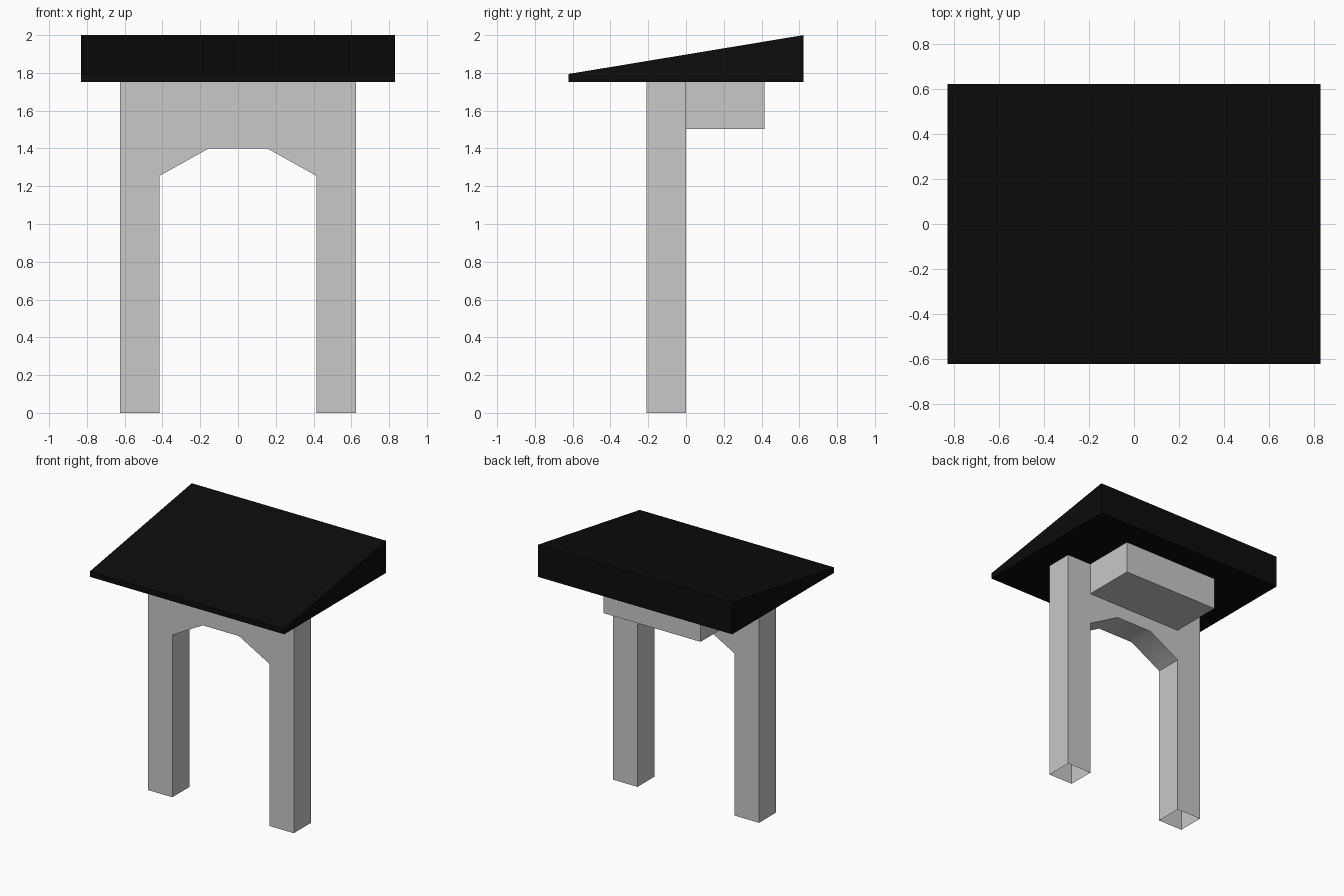
import bpy
import bmesh
import math
from mathutils import Vector

cube = bpy.data.objects.get("Cube")
if cube:
    bpy.data.objects.remove(cube, do_unlink=True)


def make_material(name, value):
    mat = bpy.data.materials.new(name)
    mat.use_nodes = True
    color = (value, value, value, 1)
    mat.diffuse_color = color
    mat.node_tree.nodes["Principled BSDF"].inputs["Base Color"].default_value = color
    return mat


def extrude_profile(name, points, direction, mat, open_bottom=False):
    """Sweep a closed outline along a direction into a solid."""
    bm = bmesh.new()
    face = bm.faces.new([bm.verts.new(p) for p in points])
    swept = bmesh.ops.extrude_face_region(bm, geom=[face], use_keep_orig=True)
    moved = [v for v in swept["geom"] if isinstance(v, bmesh.types.BMVert)]
    bmesh.ops.translate(bm, verts=moved, vec=Vector(direction))
    bmesh.ops.recalc_face_normals(bm, faces=bm.faces)
    if open_bottom:
        feet = [f for f in bm.faces if all(v.co.z < 0.001 for v in f.verts)]
        bmesh.ops.delete(bm, geom=feet, context="FACES_ONLY")
    mesh = bpy.data.meshes.new(name)
    bm.to_mesh(mesh)
    bm.free()
    mesh.materials.append(mat)
    obj = bpy.data.objects.new(name, mesh)
    bpy.context.collection.objects.link(obj)
    return obj


stone = make_material("light grey stone", 0.58)
slate = make_material("black roofing", 0.0035)

LEG_OUT, LEG_IN = 0.625, 0.415
EAVE = 1.752

# Arched frame: half outline mirrored across x, hollow at the feet
half = [(0.155, 1.4), (LEG_IN, 1.255), (LEG_IN, 0), (LEG_OUT, 0), (LEG_OUT, EAVE)]
outline = half + [(-x, z) for x, z in reversed(half)]
frame = extrude_profile("arched_frame", [(x, -0.21, z) for x, z in outline],
                        (0, 0.21, 0), stone, open_bottom=True)

# Box bracket behind the arch
bracket = [(-LEG_IN, 0, 1.503), (-LEG_IN, LEG_IN, 1.503),
           (-LEG_IN, LEG_IN, EAVE), (-LEG_IN, 0, EAVE)]
extrude_profile("rear_bracket", bracket, (2 * LEG_IN, 0, 0), stone)

# Wedge roof rising to the back
ROOF_X, ROOF_Y = 0.832, 0.623
wedge = [(-ROOF_X, -ROOF_Y, EAVE), (-ROOF_X, ROOF_Y, EAVE),
         (-ROOF_X, ROOF_Y, 2), (-ROOF_X, -ROOF_Y, 1.794)]
extrude_profile("sloped_roof", wedge, (2 * ROOF_X, 0, 0), slate)

# Soften only the shallow bends under the arch
bpy.ops.object.select_all(action="DESELECT")
frame.select_set(True)
bpy.context.view_layer.objects.active = frame
bpy.ops.object.shade_smooth_by_angle(angle=math.radians(40))
